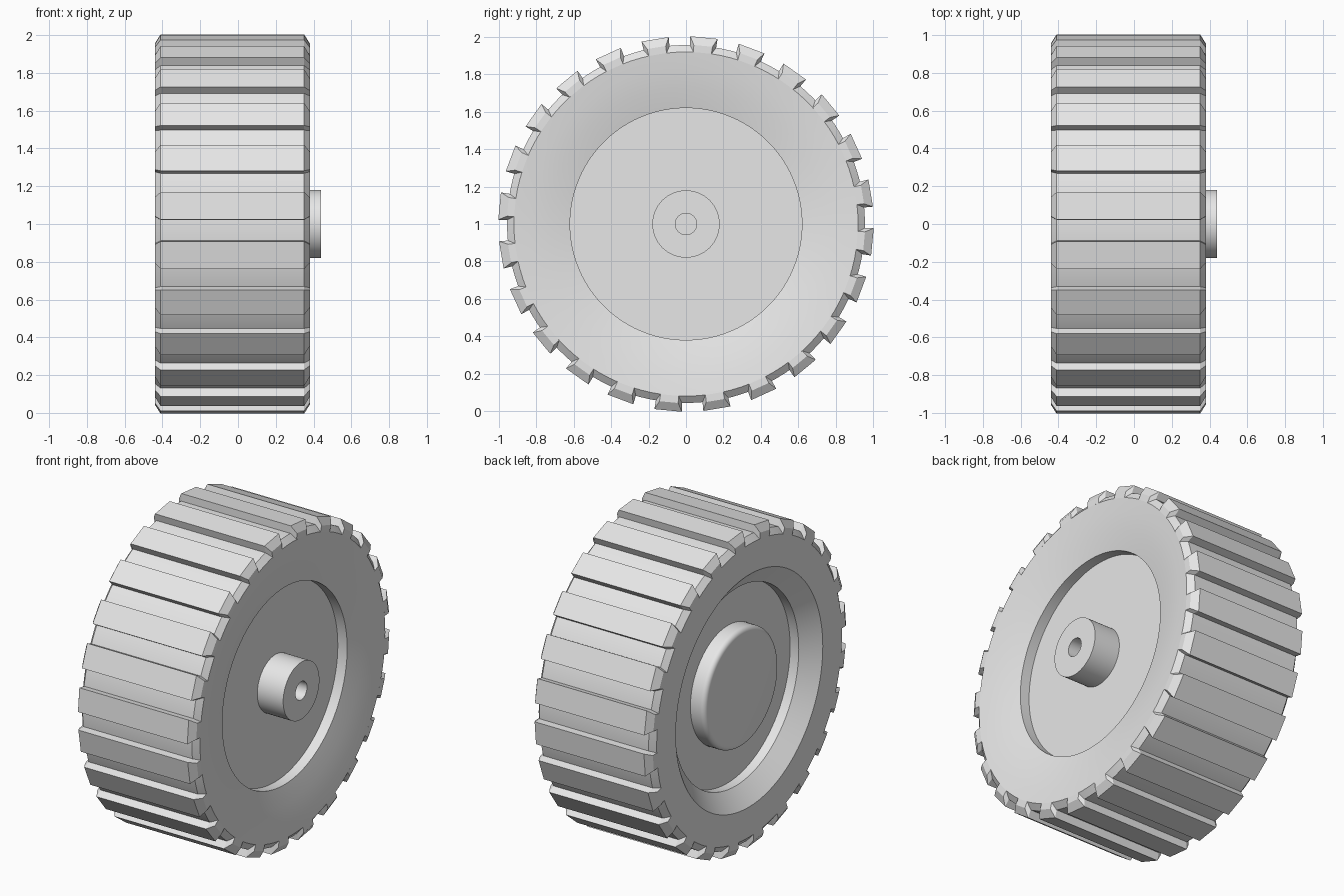
import bpy, bmesh, math

cube = bpy.data.objects.get("Cube")
if cube:
    bpy.data.objects.remove(cube, do_unlink=True)

grey = bpy.data.materials.new("plain grey")
grey.use_nodes = True
grey.diffuse_color = (0.8, 0.8, 0.8, 1)
grey.node_tree.nodes["Principled BSDF"].inputs["Base Color"].default_value = (0.8, 0.8, 0.8, 1)

MID = -0.03      # middle of the tyre width along the axle
LUGS = 24


def polar(x, r, angle):
    """Point at radius r around the axle, angle measured from the front upwards."""
    return (x, -r * math.cos(angle), 1 + r * math.sin(angle))


def finish(name, bm, smooth):
    bmesh.ops.recalc_face_normals(bm, faces=bm.faces)
    mesh = bpy.data.meshes.new(name)
    bm.to_mesh(mesh)
    bm.free()
    mesh.materials.append(grey)
    obj = bpy.data.objects.new(name, mesh)
    bpy.context.collection.objects.link(obj)
    if smooth:
        bpy.ops.object.select_all(action="DESELECT")
        obj.select_set(True)
        bpy.context.view_layer.objects.active = obj
        bpy.ops.object.shade_smooth_by_angle(angle=math.radians(25))
    return obj


def lathe(name, profile, closed=False, segments=96):
    """Turn an (x, radius) profile round the axle; open profiles get end caps."""
    bm = bmesh.new()
    rings = [[bm.verts.new(polar(x, r, math.tau * i / segments)) for i in range(segments)]
             for x, r in profile]
    pairs = list(zip(rings, rings[1:]))
    if closed:
        pairs.append((rings[-1], rings[0]))
    else:
        bm.faces.new(rings[0])
        bm.faces.new(rings[-1])
    for a, b in pairs:
        for i in range(segments):
            j = (i + 1) % segments
            bm.faces.new((a[i], a[j], b[j], b[i]))
    return finish(name, bm, True)


# Tyre body: bevelled opening on one side, dished sidewall on the other
lathe("tyre", [
    (-0.35, 0.62), (-0.44, 0.73), (-0.44, 0.92), (-0.41, 0.957),
    (0.35, 0.957), (0.38, 0.92), (0.37, 0.84), (0.352, 0.73), (0.325, 0.62),
], closed=True)

# Wheel disc set back inside the tyre
lathe("wheel_disc", [(-0.29, 0.621), (0.26, 0.621)])

# Hub with a blind axle bore
lathe("hub", [(0.25, 0.18), (0.44, 0.18), (0.44, 0.057), (0.27, 0.057)], segments=64)

# Round cap with a softened rim
rim = [(-0.36 - 0.03 * math.sin(a), 0.34 + 0.03 * math.cos(a))
       for a in (math.pi / 2 * i / 6 for i in range(7))]
lathe("hub_cap", [(-0.28, 0.37)] + rim)

# Tread lugs with chamfered, narrowing ends
bm = bmesh.new()
sections = [(-0.41, 0.958, 3.0, 0.92), (-0.38, 1.004, 4.2, 0.94),
            (0.38, 1.004, 4.2, 0.94), (0.41, 0.958, 3.0, 0.92)]
for k in range(LUGS):
    centre = math.radians(5.5 + k * 360 / LUGS)
    rings = []
    for x, top, half, bottom in sections:
        h = math.radians(half)
        corners = [(bottom, -h), (top, -h), (top, h), (bottom, h)]
        rings.append([bm.verts.new(polar(MID + x, r, centre + a)) for r, a in corners])
    for a, b in zip(rings, rings[1:]):
        for i in range(4):
            j = (i + 1) % 4
            bm.faces.new((a[i], a[j], b[j], b[i]))
    bm.faces.new(rings[0])
    bm.faces.new(rings[-1])
finish("tread_lugs", bm, False)
